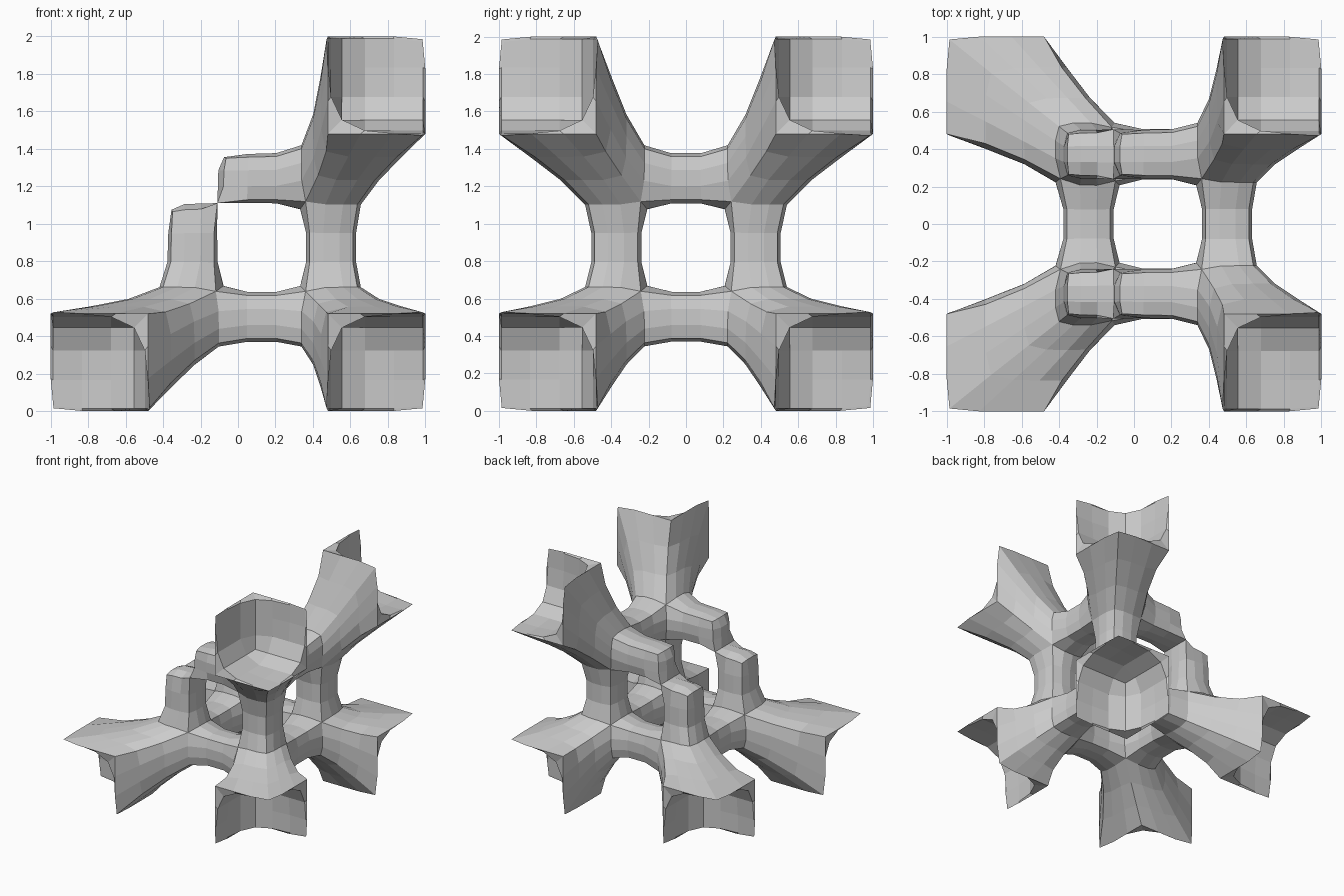
import bpy, bmesh
from itertools import product
from math import exp
from mathutils import Vector

if "Cube" in bpy.data.objects:
    bpy.data.objects.remove(bpy.data.objects["Cube"])

# Lattice planes: beams and corner blocks fill the outer bands on two or three axes
GRID = ((-.375, -.11, .365, .63), (-.505, -.24, .24, .505), (.37, .635, 1.11, 1.375))
MID = Vector((0, 0, 1))
INNER, OUTER = .48, 1.0          # cup rim distances from the middle

bm = bmesh.new()
cache = {}


def vert(key, co):
    if key not in cache:
        cache[key] = bm.verts.new(co)
    return cache[key]


def lattice_vert(idx):
    return vert(("lattice", idx), [GRID[a][idx[a]] for a in range(3)])


def filled(cell):
    if min(cell) < 0 or max(cell) > 2:
        return False
    if cell[0] == 0 and cell[2] == 2:        # missing upper left row
        return False
    return cell.count(1) <= 1


def rim_vert(cell, idx):
    co = []
    for a in range(3):
        outer = idx[a] in (0, 3)
        sign = 1 if cell[a] == 2 else -1
        co.append(MID[a] + sign * (OUTER if outer else INNER))
    return vert(("rim", cell, idx), co)


def corner_loop(cell, axis, side):
    b, c = [a for a in range(3) if a != axis]
    loop = []
    for u, v in ((0, 0), (1, 0), (1, 1), (0, 1)):
        i = list(cell)
        i[axis] += side
        i[b] += u
        i[c] += v
        loop.append(tuple(i))
    return loop


# Frame of square beams, with a flared horn and hollow cup at each full corner
for cell in product(range(3), repeat=3):
    if not filled(cell):
        continue
    corner = 1 not in cell
    for axis, side in product(range(3), (0, 1)):
        near = list(cell)
        near[axis] += 1 if side else -1
        if filled(tuple(near)):
            continue
        loop = corner_loop(cell, axis, side)
        outward = (cell[axis] == 2) == bool(side)
        if not (corner and outward):
            bm.faces.new([lattice_vert(i) for i in loop])
            continue
        # horn walls: edges without the outermost point
        for p, q in zip(loop, loop[1:] + loop[:1]):
            if all(k in (0, 3) for k in p) or all(k in (0, 3) for k in q):
                continue
            bm.faces.new([lattice_vert(p), lattice_vert(q),
                          rim_vert(cell, q), rim_vert(cell, p)])
    if corner:
        # cup: three walls meeting at the deep inner point
        for axis in range(3):
            loop = corner_loop(cell, axis, 1 if cell[axis] == 0 else 0)
            bm.faces.new([rim_vert(cell, i) for i in loop])

bmesh.ops.subdivide_edges(bm, edges=bm.edges[:], cuts=2, use_grid_fill=True)
bmesh.ops.recalc_face_normals(bm, faces=bm.faces[:])


def depths(v):
    return [abs(k) for k in (v.co - MID)]


# Soften the beams and horns; the cups and the hinge edges at the open row stay put
hinge = {v for v in bm.verts
         if abs(v.co.x + .11) < .001 and abs(v.co.z - 1.11) < .001}
cups = {v for v in bm.verts if min(depths(v)) > INNER - .001}
free = [v for v in bm.verts if v not in cups and v not in hinge]
for _ in range(2):
    moved = []
    for v in free:
        near = [e.other_vert(v).co for e in v.link_edges]
        moved.append(v.co.lerp(sum(near, Vector()) / len(near), .5))
    for v, co in zip(free, moved):
        v.co = co

# Narrow lip inside each rim, then round the creases of the bowl
bowl = [f for f in bm.faces if all(v in cups for v in f.verts)]
bmesh.ops.inset_region(bm, faces=bowl, thickness=.015, use_even_offset=True)
inside = {v for f in bowl for v in f.verts}
for v in inside:
    gap = [max(0, d - INNER) for d in depths(v)]
    for a in range(3):
        push = max(exp(-(gap[b] / .13) ** 1.3) for b in range(3) if b != a)
        v.co[a] += (.075 if v.co[a] > MID[a] else -.075) * push * exp(-gap[a] / .15)

# Widest rim corners ease in slightly
for v in bm.verts:
    if sorted(depths(v))[1] > OUTER - .04:
        v.co = MID + (v.co - MID) * .985
mesh = bpy.data.meshes.new("horned_lattice")
bm.to_mesh(mesh)
bm.free()
bpy.context.collection.objects.link(bpy.data.objects.new("horned_lattice", mesh))
